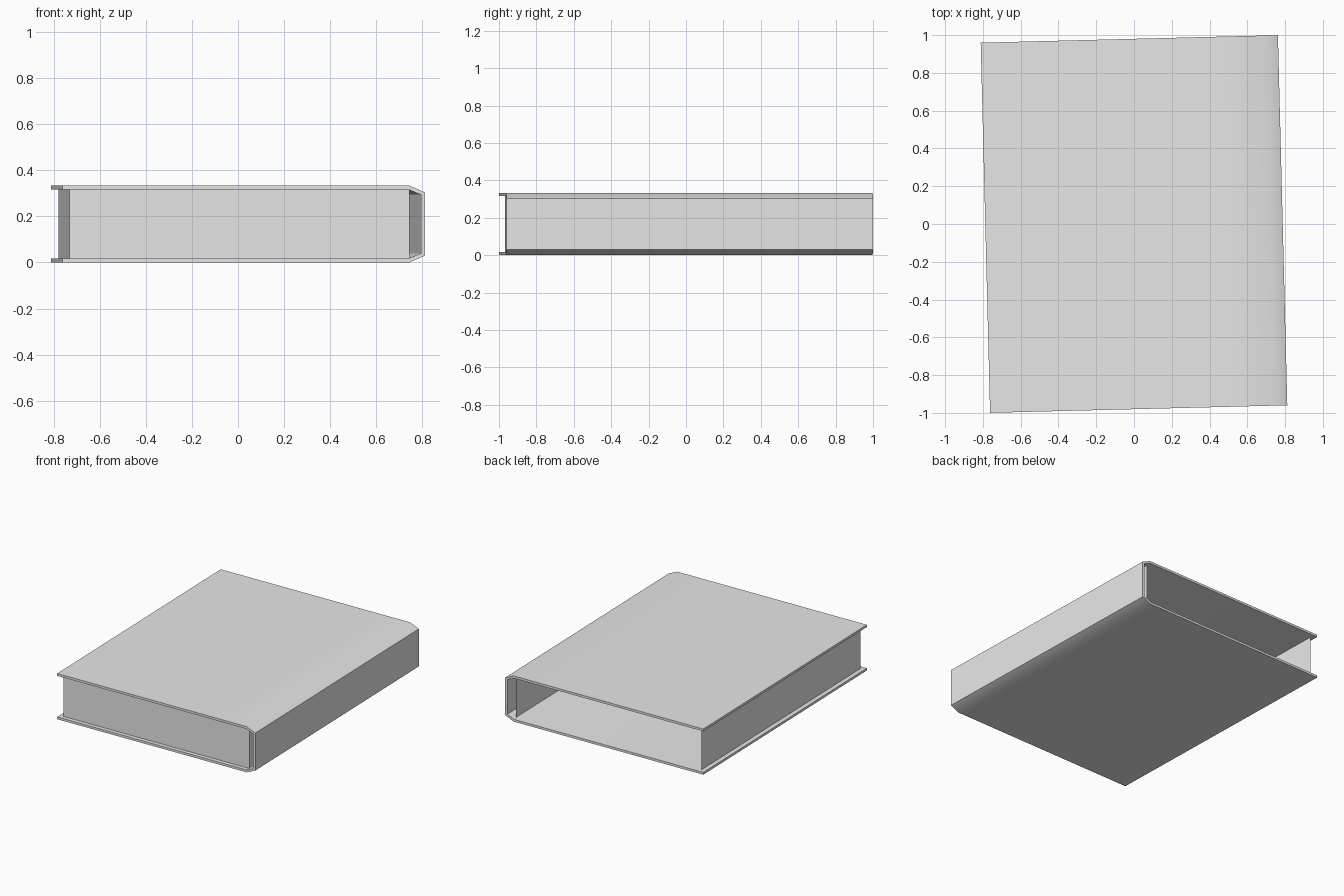
import bpy
import bmesh
import math
from mathutils import Matrix

default = bpy.data.objects.get("Cube")
if default:
    bpy.data.objects.remove(default, do_unlink=True)

HEIGHT = 0.334
HALF_LENGTH = 0.98
THICK = 0.017
TURN = Matrix.Rotation(math.radians(1.45), 4, "Z")

grey = bpy.data.materials.new("plain grey")
grey.use_nodes = True
colour = (0.8, 0.8, 0.8, 1)
grey.diffuse_color = colour
grey.node_tree.nodes["Principled BSDF"].inputs["Base Color"].default_value = colour


def finish(name, bm):
    """Turn the mesh to the book's angle and make it an object."""
    bm.transform(TURN)
    mesh = bpy.data.meshes.new(name)
    bm.to_mesh(mesh)
    bm.free()
    mesh.materials.append(grey)
    obj = bpy.data.objects.new(name, mesh)
    bpy.context.collection.objects.link(obj)
    return obj


# Cover: a C-shaped profile with chamfered spine, extruded along the length
outer = [(-0.787, 0), (0.5, 0), (0.72, 0), (0.787, 0.03)]
inner = [(0.77, 0.04), (0.715, THICK), (-0.787, THICK)]


def flipped(points):
    return [(x, HEIGHT - z) for x, z in reversed(points)]


profile = outer + flipped(outer) + flipped(inner) + inner
bm = bmesh.new()
end = bm.faces.new([bm.verts.new((x, -HALF_LENGTH, z)) for x, z in profile])
extruded = bmesh.ops.extrude_face_region(bm, geom=[end], use_keep_orig=True)
moved = [v for v in extruded["geom"] if isinstance(v, bmesh.types.BMVert)]
bmesh.ops.translate(bm, verts=moved, vec=(0, 2 * HALF_LENGTH, 0))
bmesh.ops.recalc_face_normals(bm, faces=bm.faces[:])
cover = finish("book_cover", bm)

bpy.ops.object.select_all(action="DESELECT")
cover.select_set(True)
bpy.context.view_layer.objects.active = cover
bpy.ops.object.shade_smooth_by_angle(angle=math.radians(30))

# Page block: fore edge, front edge and bound edge, open at the back
plan = [(-0.755, 0.95), (-0.755, -0.95), (0.72, -0.95), (0.72, 0.95)]
bm = bmesh.new()
low = [bm.verts.new((x, y, THICK)) for x, y in plan]
high = [bm.verts.new((x, y, HEIGHT - THICK)) for x, y in plan]
for i in range(3):
    bm.faces.new([low[i], low[i + 1], high[i + 1], high[i]])
finish("page_block", bm)
